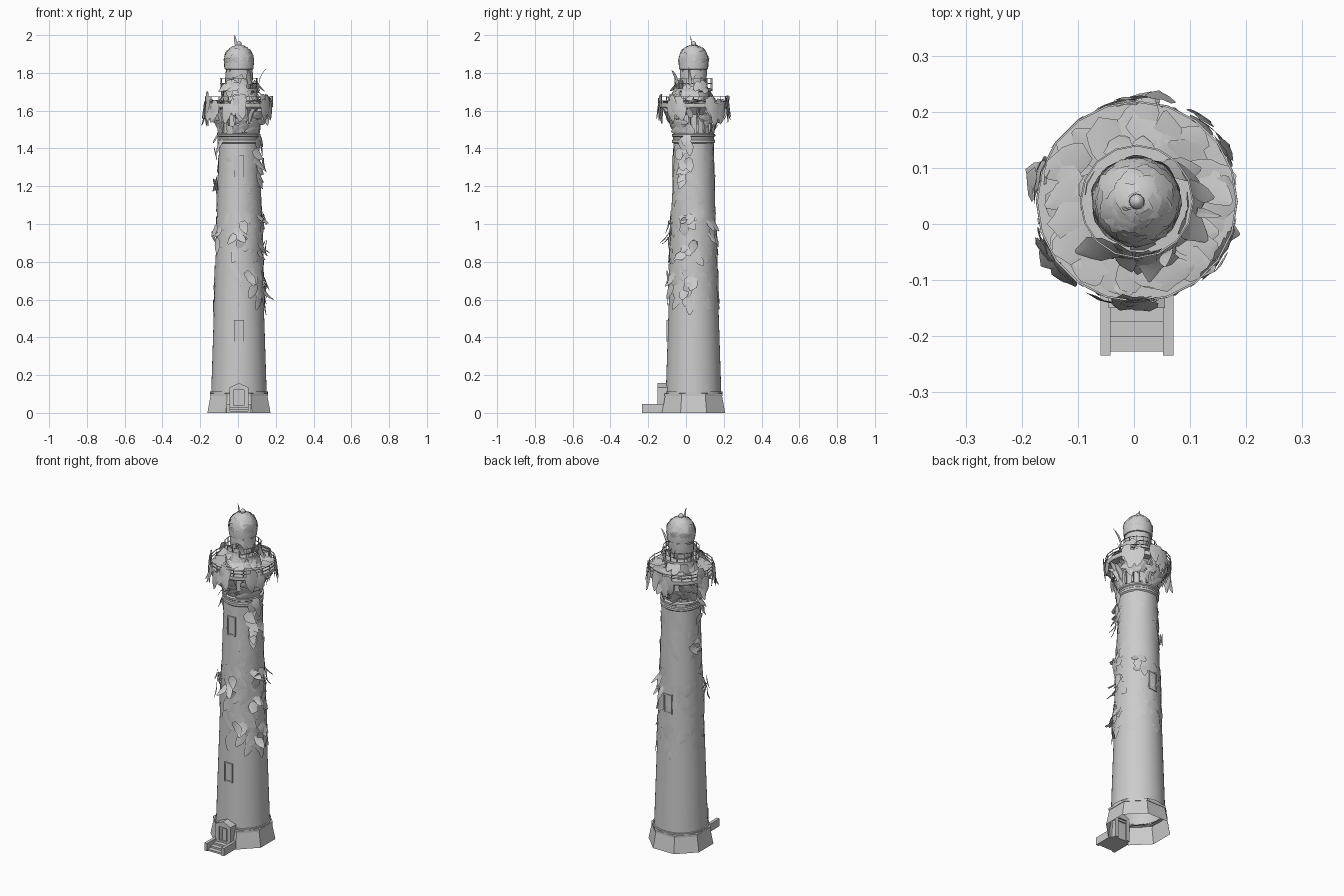
import bpy, bmesh, math, random
from math import sin, cos, pi, radians
from mathutils import Vector, Matrix

if "Cube" in bpy.data.objects:
    bpy.data.objects.remove(bpy.data.objects["Cube"])
random.seed(7)
CX, CY = 0.005, 0.04            # tower axis

stone = bpy.data.materials.new("pale grey stone")
stone.use_nodes = True
GREY = (0.6, 0.6, 0.6, 1)
stone.diffuse_color = GREY
stone.node_tree.nodes["Principled BSDF"].inputs["Base Color"].default_value = GREY


def finish(bm, name, smooth=None):
    me = bpy.data.meshes.new(name)
    bm.to_mesh(me)
    bm.free()
    ob = bpy.data.objects.new(name, me)
    bpy.context.collection.objects.link(ob)
    me.materials.append(stone)
    if smooth:
        bpy.ops.object.select_all(action='DESELECT')
        ob.select_set(True)
        bpy.context.view_layer.objects.active = ob
        bpy.ops.object.shade_smooth_by_angle(angle=radians(smooth))
    return ob


def lathe(name, profile, sides, turn=0, smooth=None):
    """Revolve (radius, z) points about the tower axis."""
    bm = bmesh.new()
    rings = [[bm.verts.new((CX + r * cos(turn + 2 * pi * i / sides),
                            CY + r * sin(turn + 2 * pi * i / sides), z))
              for i in range(sides)] for r, z in profile]
    for a, b in zip(rings, rings[1:]):
        for i in range(sides):
            j = (i + 1) % sides
            bm.faces.new((a[i], a[j], b[j], b[i]))
    bmesh.ops.remove_doubles(bm, verts=bm.verts, dist=0.0001)
    return finish(bm, name, smooth)


def add_box(bm, x0, x1, y0, y1, z0, z1, matrix=Matrix()):
    m = matrix @ Matrix.Translation(((x0 + x1) / 2, (y0 + y1) / 2, (z0 + z1) / 2))
    bmesh.ops.create_cube(bm, size=1, matrix=m @ Matrix.Diagonal((x1 - x0, y1 - y0, z1 - z0, 1)))


def around(angle):
    """Frame on the axis whose local +x points outward at the angle."""
    return Matrix.Translation((CX, CY, 0)) @ Matrix.Rotation(angle, 4, 'Z')


def prism(bm, pts, lo, hi, place):
    """Extrude a 2D outline; place(u, v, w) gives the 3D point."""
    a = [bm.verts.new(place(u, v, lo)) for u, v in pts]
    b = [bm.verts.new(place(u, v, hi)) for u, v in pts]
    bm.faces.new(a)
    bm.faces.new(b[::-1])
    for i in range(len(pts)):
        j = (i + 1) % len(pts)
        bm.faces.new((a[i], b[i], b[j], a[j]))
    bmesh.ops.recalc_face_normals(bm, faces=bm.faces)


# Tower body
lathe("base", [(0.181, 0), (0.163, 0.09), (0.166, 0.09), (0.166, 0.103), (0.145, 0.106)], 8, pi / 8)
lathe("base_ring", [(0.148, 0.1), (0.153, 0.1), (0.153, 0.112), (0.145, 0.114)], 48, smooth=30)
lathe("tower", [(0.147, 0.1), (0.134, 0.5), (0.119, 0.95), (0.105, 1.43)], 48, smooth=30)
lathe("collar", [(0.104, 1.425), (0.113, 1.432), (0.113, 1.445), (0.108, 1.45), (0.108, 1.46),
                 (0.115, 1.465), (0.115, 1.475), (0.1, 1.48)], 48, smooth=30)
lathe("gallery_neck", [(0.1, 1.475), (0.1, 1.58), (0.13, 1.615)], 32, smooth=30)
lathe("gallery_deck", [(0.1, 1.615), (0.176, 1.615), (0.18, 1.622), (0.18, 1.638), (0.08, 1.64)], 20)
lathe("watch_room", [(0.084, 1.638), (0.084, 1.7)], 24, smooth=30)
lathe("upper_deck", [(0.084, 1.7), (0.1, 1.705), (0.1, 1.718), (0.06, 1.72)], 24)
lathe("lantern", [(0.064, 1.718), (0.064, 1.82)], 12)
lathe("dome", [(0.06, 1.815), (0.077, 1.82), (0.079, 1.85), (0.076, 1.88), (0.064, 1.912),
               (0.044, 1.934), (0.018, 1.945), (0, 1.946)], 24, smooth=40)
lathe("finial", [(0.009, 1.94), (0.014, 1.95), (0.013, 1.96), (0.005, 1.967), (0, 1.968)], 12, smooth=60)

# Curved brackets under the gallery
bm = bmesh.new()
curve = [(0.1 + 0.072 * (1 - cos(t * pi / 10)), 1.49 + 0.125 * sin(t * pi / 10)) for t in range(6)]
outline = [(0.098, 1.485)] + [(r + 0.008, z - 0.004) for r, z in curve] + [(0.098, 1.614)]
for i in range(16):
    f = around(2 * pi * (i + 0.5) / 16)
    prism(bm, outline, -0.005, 0.005, lambda u, v, w: f @ Vector((u, w, v)))
finish(bm, "gallery_brackets")


def railing(name, radius, z0, z1, posts, rails, t):
    bm = bmesh.new()
    half = pi / posts
    for i in range(posts):
        add_box(bm, radius - t, radius + t, -t, t, z0, z1, around(2 * pi * i / posts))
        m = around(2 * pi * i / posts + half)
        a, s = radius * cos(half), radius * sin(half)
        for z in rails:
            add_box(bm, a - t, a + t, -s, s, z - t, z + t, m)
    return finish(bm, name)


railing("gallery_railing", 0.178, 1.637, 1.678, 20, (1.656, 1.674), 0.0017)
railing("upper_railing", 0.1, 1.717, 1.772, 16, (1.744, 1.77), 0.0015)

# Lantern glazing bars
bm = bmesh.new()
for i in range(12):
    add_box(bm, 0.062, 0.068, -0.003, 0.003, 1.718, 1.822, around(2 * pi * i / 12))
finish(bm, "lantern_bars")

# Framed windows: two at the front, one at the back
for name, angle, z, r in (("lower", -pi / 2, 0.435, 0.137), ("back", pi / 2, 0.87, 0.122),
                          ("upper", -pi / 2, 1.305, 0.109)):
    bm = bmesh.new()
    m = around(angle)
    for s in (-1, 1):
        add_box(bm, r - 0.014, r + 0.006, s * 0.023 - 0.004, s * 0.023 + 0.004, z - 0.057, z + 0.057, m)
        add_box(bm, r - 0.014, r + 0.006, -0.02, 0.02, z + s * 0.053 - 0.004, z + s * 0.053 + 0.004, m)
    add_box(bm, r - 0.014, r + 0.001, -0.02, 0.02, z - 0.05, z + 0.05, m)
    finish(bm, name + "_window")

# Gabled porch with a recessed doorway
bm = bmesh.new()
gable = [(0.05, 0.0), (0.05, 0.135), (0, 0.158), (-0.05, 0.135), (-0.05, 0.0),
         (-0.028, 0.0), (-0.028, 0.122), (0.028, 0.122), (0.028, 0.0)]
prism(bm, gable, -0.15, -0.09, lambda u, v, w: Vector((CX + u, w, v)))
finish(bm, "porch")
bm = bmesh.new()
add_box(bm, CX - 0.028, CX + 0.028, -0.137, -0.1, 0, 0.122)
for s in (-1, 1):
    add_box(bm, CX + s * 0.016 - 0.003, CX + s * 0.016 + 0.003, -0.142, -0.137, 0.045, 0.115)
add_box(bm, CX - 0.016, CX + 0.016, -0.142, -0.137, 0.109, 0.115)
finish(bm, "door")

# Entrance steps between side walls
bm = bmesh.new()
for s in (-1, 1):
    add_box(bm, CX + s * 0.056 - 0.009, CX + s * 0.056 + 0.009, -0.234, -0.12, 0, 0.046)
for i in range(4):
    add_box(bm, CX - 0.048, CX + 0.048, -0.227 + i * 0.0265, -0.12, 0, 0.01 * (i + 1))
finish(bm, "entrance_steps")


def leaf(bm, pos, normal, roll, length, width, curl, bend_radius):
    """Pointed curved leaf: it hugs a surface across and curls outward at the tip."""
    n = normal.normalized()
    side = Vector((0, 0, 1)).cross(n)
    side = side.normalized() if side.length > 0.01 else Vector((1, 0, 0))
    up = n.cross(side)
    u = side * cos(roll) + up * sin(roll)
    v = up * cos(roll) - side * sin(roll)
    rows = []
    for i in range(6):
        t = i / 5
        half = width / 2 * sin(pi * (0.15 + 0.83 * t)) ** 0.7 * random.uniform(0.8, 1.1)
        row = []
        for k in (-1, 0, 1):
            a, b = k * half, (t - 0.4) * length
            across = a * u.dot(side) + b * v.dot(side)
            lift = curl * t * t * length - across * across / (2 * bend_radius) - 0.04 * abs(k) * width
            row.append(bm.verts.new(pos + u * a + v * b + n * lift))
        rows.append(row)
    for p, q in zip(rows, rows[1:]):
        for k in range(2):
            bm.faces.new((p[k], p[k + 1], q[k + 1], q[k]))


def wall_leaf(bm, angle, z, r, length, width, curl, tilt=0.0, roll=None):
    d = Vector((cos(angle), sin(angle), 0))
    roll = pi + random.uniform(-0.7, 0.7) if roll is None else roll
    leaf(bm, Vector((CX, CY, z)) + d * r, d + Vector((0, 0, tilt)), roll, length, width, curl, r)


def tower_r(z):
    return 0.15 - 0.0317 * z


uni = random.uniform
# Leaves hugging the shaft, thicker on the front left and toward the top
bm = bmesh.new()
for i in range(75):
    z = 0.55 + 0.85 * uni(0, 1) ** 0.8
    wall_leaf(bm, uni(0, 2 * pi), z, tower_r(z) + 0.004, uni(0.07, 0.13), uni(0.05, 0.08), uni(0, 0.06))
for i in range(40):
    z = uni(0.58, 1.1)
    wall_leaf(bm, radians(uni(-100, 10)), z, tower_r(z) + 0.006, uni(0.07, 0.12), uni(0.05, 0.07), uni(0, 0.12))
finish(bm, "shaft_ivy", 50)

# Loose clumps standing off the shaft: (angle, height)
bm = bmesh.new()
for deg, z0 in ((-15, 1.32), (-40, 1.28), (-10, 0.68), (-55, 0.7), (-90, 0.94), (-15, 0.86),
                (170, 1.19), (-150, 0.93), (-20, 1.0), (50, 0.95), (-25, 1.42), (-165, 1.42)):
    for i in range(5):
        z = z0 + uni(-0.05, 0.05)
        wall_leaf(bm, radians(deg + uni(-16, 16)), z, tower_r(z) + uni(0.008, 0.025),
                  uni(0.06, 0.09), uni(0.04, 0.06), uni(-0.2, 0.35), uni(-0.4, 0.7))
finish(bm, "ivy_clumps", 40)

# Leaves climbing the brackets
bm = bmesh.new()
for i in range(60):
    z = uni(1.48, 1.6)
    r = 0.112 + 0.055 * ((z - 1.48) / 0.12) ** 1.5
    wall_leaf(bm, uni(0, 2 * pi), z, r, uni(0.06, 0.1), uni(0.03, 0.055), uni(-0.2, 0.2),
              uni(-0.7, -0.1), uni(0, 2 * pi))
finish(bm, "bracket_ivy")

# Leaves draped over the gallery edge
bm = bmesh.new()
for deg in (90, 42, -30, 160, 215, 262):
    for i in range(6):
        wall_leaf(bm, radians(deg + uni(-13, 13)), uni(1.59, 1.65), uni(0.18, 0.193),
                  uni(0.09, 0.14), uni(0.045, 0.065), uni(-0.25, 0.05), uni(0, 0.35), pi + uni(-0.3, 0.3))
finish(bm, "draped_ivy", 40)

# Leaves lying on the gallery deck and piled against the watch room
bm = bmesh.new()
for i in range(32):
    a, r = 2 * pi * i / 32 + uni(-0.1, 0.1), uni(0.115, 0.148)
    leaf(bm, Vector((CX + r * cos(a), CY + r * sin(a), uni(1.643, 1.655))),
         Vector((uni(-0.15, 0.15), uni(-0.15, 0.15), 1)), a, uni(0.07, 0.1), uni(0.05, 0.07), 0.08, 1)
for i in range(40):
    a = uni(0, 2 * pi) if i < 16 else radians(uni(-110, 40))
    wall_leaf(bm, a, uni(1.65, 1.74), uni(0.09, 0.11), uni(0.06, 0.1), uni(0.04, 0.06), uni(-0.1, 0.3), uni(0, 0.7))
finish(bm, "deck_ivy", 40)

# Leaves wrapping lantern and dome
bm = bmesh.new()
centre = Vector((CX, CY, 1.866))
for i in range(60):
    a, e = i * 2.4, math.asin(uni(-0.3, 0.97))
    d = Vector((cos(a) * cos(e), sin(a) * cos(e), sin(e)))
    leaf(bm, centre + d * 0.081, d, pi + uni(-0.6, 0.6), uni(0.045, 0.07), uni(0.04, 0.055), -0.12, 0.08)
for i in range(16):
    wall_leaf(bm, i * 2 * pi / 16, uni(1.77, 1.82), 0.072, uni(0.06, 0.1), uni(0.03, 0.045), uni(-0.1, 0.08))
finish(bm, "dome_ivy", 45)

# Stray shoots: a curled one at the upper gallery and one on the summit
bm = bmesh.new()
wall_leaf(bm, radians(-10), 1.775, 0.108, 0.09, 0.018, 0.5, roll=0)
wall_leaf(bm, radians(-60), 1.77, 0.104, 0.08, 0.03, 0.3, roll=0.3)
leaf(bm, Vector((CX - 0.018, CY - 0.012, 1.965)), Vector((-0.3, -1, 0)), 0.1, 0.058, 0.014, 0.1, 1)
finish(bm, "stray_shoots")
